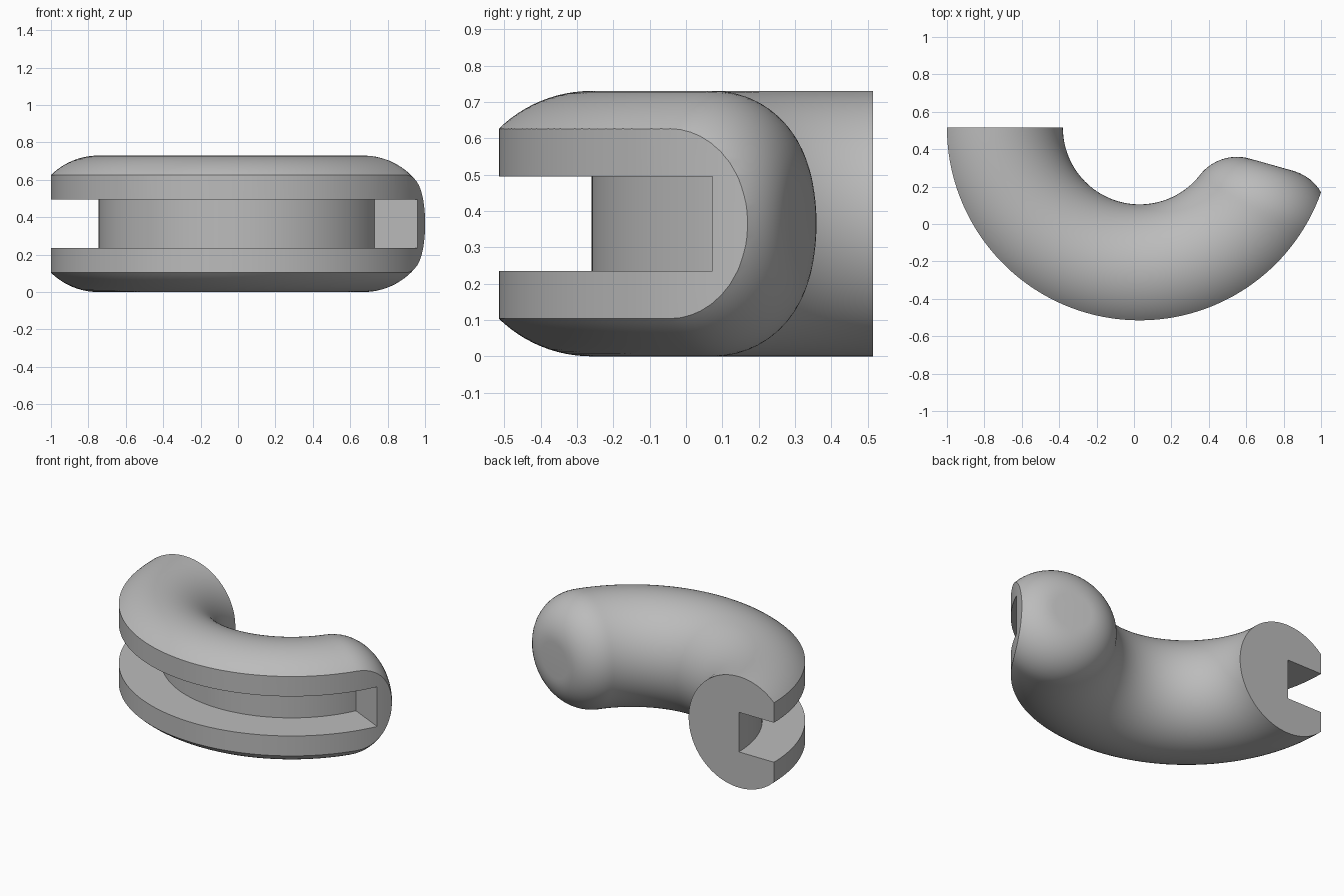
import bpy, bmesh
from math import sin, cos, asin, radians, pi
from mathutils import Vector

cube = bpy.data.objects.get("Cube")
if cube:
    bpy.data.objects.remove(cube, do_unlink=True)

CENTRE = Vector((0.03, 0.515, 0.365))   # axis of the bend
BEND, TUBE, FILLET = 0.775, 0.365, 0.25
OUTER = 1.03                            # radius of the trimmed outer wall
START, END = pi, radians(360 - 15.7)    # sweep from open end to rounded end
SLOT_END = radians(360 - 25.4)
SIDES, STEPS, ROUND_STEPS = 96, 80, 14

grey = bpy.data.materials.new("plain grey")
grey.use_nodes = True
grey.diffuse_color = (0.5, 0.5, 0.5, 1)
grey.node_tree.nodes["Principled BSDF"].inputs["Base Color"].default_value = (0.5, 0.5, 0.5, 1)


def radial(a):
    return Vector((cos(a), sin(a), 0))


def finish(name, bm):
    bmesh.ops.recalc_face_normals(bm, faces=bm.faces)
    mesh = bpy.data.meshes.new(name)
    bm.to_mesh(mesh)
    bm.free()
    mesh.materials.append(grey)
    obj = bpy.data.objects.new(name, mesh)
    bpy.context.collection.objects.link(obj)
    return obj


def prism(name, outline, z0, z1):
    bm = bmesh.new()
    face = bm.faces.new([bm.verts.new((p.x, p.y, z0)) for p in outline])
    ext = bmesh.ops.extrude_face_region(bm, geom=[face])
    top = [v for v in ext["geom"] if isinstance(v, bmesh.types.BMVert)]
    bmesh.ops.translate(bm, verts=top, vec=(0, 0, z1 - z0))
    return finish(name, bm)


def cut(target, tool, operation):
    tool.hide_render = True
    mod = target.modifiers.new(tool.name, 'BOOLEAN')
    mod.object, mod.operation, mod.solver = tool, operation, 'EXACT'
    bpy.context.view_layer.objects.active = target
    bpy.ops.object.modifier_apply(modifier=mod.name)
    bpy.data.objects.remove(tool, do_unlink=True)


def tube_line(phi):
    """One lengthwise line of the tube, ending in the rolled fillet."""
    ball_r = BEND + (TUBE - FILLET) * cos(phi)
    stop = END - asin(FILLET / ball_r)
    skin_r = BEND + TUBE * cos(phi)
    line = []
    for i in range(STEPS + 1):
        a = START + (stop - START) * i / STEPS
        line.append(CENTRE + radial(a) * skin_r + Vector((0, 0, TUBE * sin(phi))))
    ball = CENTRE + radial(stop) * ball_r + Vector((0, 0, (TUBE - FILLET) * sin(phi)))
    side = radial(stop) * cos(phi) + Vector((0, 0, sin(phi)))
    tip = radial(END + pi / 2)
    for i in range(1, ROUND_STEPS + 1):
        line.append(ball + side.slerp(tip, i / ROUND_STEPS) * FILLET)
    return line


# Curved tube with one flat end and one rounded end
bm = bmesh.new()
lines = [[bm.verts.new(p) for p in tube_line(2 * pi * k / SIDES)] for k in range(SIDES)]
for k in range(SIDES):
    a, b = lines[k - 1], lines[k]
    for i in range(len(a) - 1):
        bm.faces.new((a[i], a[i + 1], b[i + 1], b[i]))
bm.faces.new([ln[0] for ln in lines])
bm.faces.new([ln[-1] for ln in lines])
body = finish("curved_tube", bm)

# Cylindrical trim of the outer wall
disc = [CENTRE + radial(2 * pi * (k + 0.5) / 240) * OUTER for k in range(240)]
cut(body, prism("outer_trim", disc, -0.5, 1.5), 'INTERSECT')

# Slot along the outer wall, open at the flat end
first = START - radians(10)
angles = [first + (SLOT_END - first) * k / 100 for k in range(101)]
sector = [CENTRE + radial(a) * BEND for a in angles]
sector += [CENTRE + radial(a) * 1.3 for a in reversed(angles)]
cut(body, prism("slot_cutter", sector, 0.235, 0.495), 'DIFFERENCE')

# Smooth skin with crisp cut edges
bpy.ops.object.select_all(action='DESELECT')
body.select_set(True)
bpy.context.view_layer.objects.active = body
bpy.ops.object.shade_smooth_by_angle(angle=radians(25))
